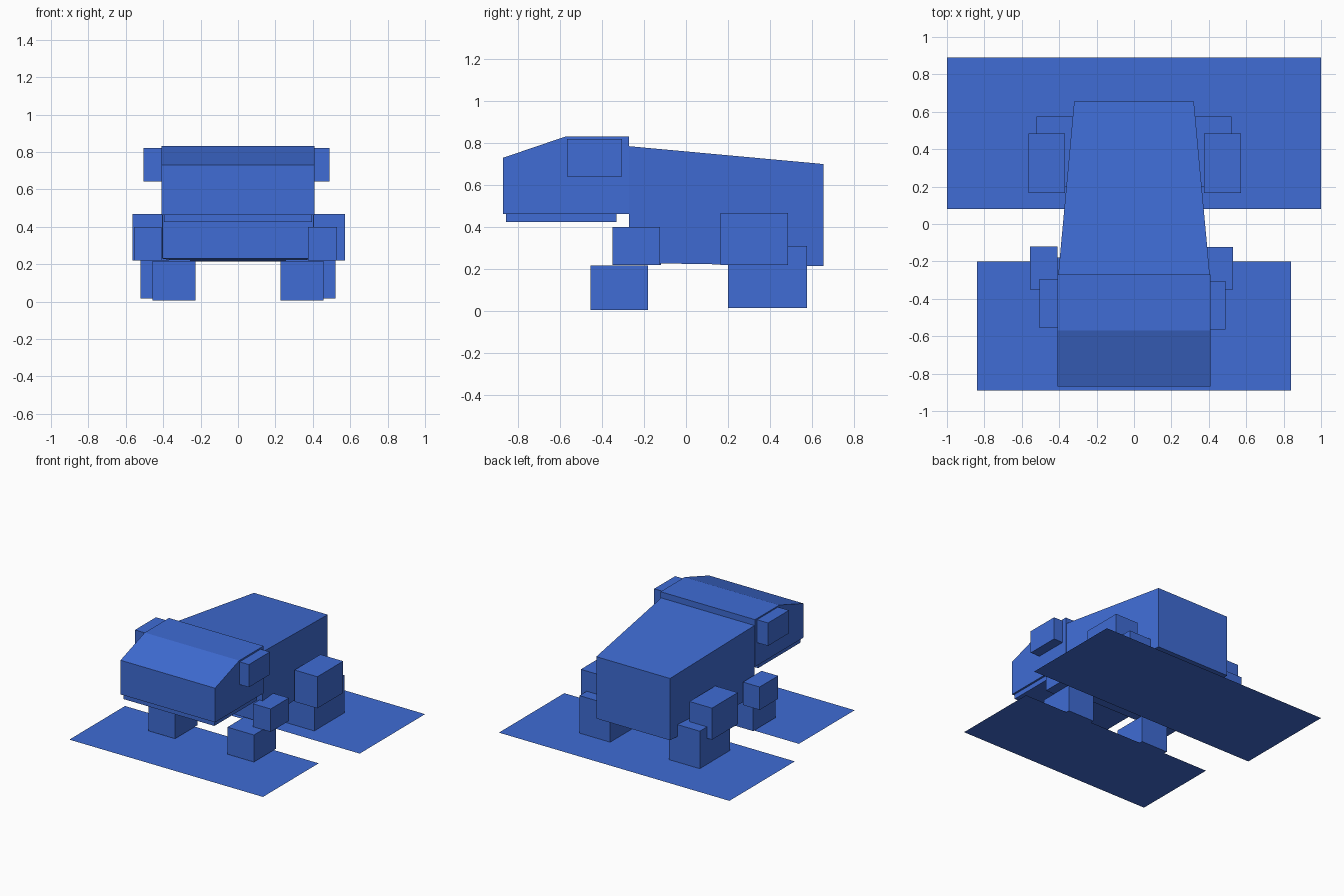
import bpy, bmesh

if "Cube" in bpy.data.objects:
    bpy.data.objects.remove(bpy.data.objects["Cube"])

blue = bpy.data.materials.new("frog blue")
blue.diffuse_color = (0.05, 0.15, 0.66, 1)
blue.use_nodes = True
blue.node_tree.nodes["Principled BSDF"].inputs["Base Color"].default_value = blue.diffuse_color


def finish(name, bm):
    bmesh.ops.recalc_face_normals(bm, faces=bm.faces)
    mesh = bpy.data.meshes.new(name)
    bm.to_mesh(mesh)
    bm.free()
    mesh.materials.append(blue)
    obj = bpy.data.objects.new(name, mesh)
    bpy.context.collection.objects.link(obj)
    return obj


def box(name, x, y, z):
    """Box from (low, high) ranges."""
    bm = bmesh.new()
    bmesh.ops.create_cube(bm, size=1)
    for v in bm.verts:
        v.co = [r[0] if c < 0 else r[1] for r, c in zip((x, y, z), v.co)]
    return finish(name, bm)


def side_profile(name, points, half_width):
    """Side outline (y, z) spanned across x; half_width is a function of y."""
    bm = bmesh.new()
    left = [bm.verts.new((-half_width(y), y, z)) for y, z in points]
    right = [bm.verts.new((half_width(y), y, z)) for y, z in points]
    bm.faces.new(left)
    bm.faces.new(right[::-1])
    for i in range(len(points)):
        j = (i + 1) % len(points)
        bm.faces.new((left[i], left[j], right[j], right[i]))
    return finish(name, bm)


def plate(name, half_x, y, z):
    """Flat foot sheet."""
    bm = bmesh.new()
    bm.faces.new([bm.verts.new(p) for p in (
        (-half_x, y[0], z), (half_x, y[0], z), (half_x, y[1], z), (-half_x, y[1], z))])
    obj = finish(name, bm)
    if obj.data.polygons[0].normal.z < 0:
        obj.data.flip_normals()
    return obj


# Tapered body
side_profile("body", [(-0.272, 0.23), (0.655, 0.215), (0.655, 0.70), (-0.272, 0.785)],
             lambda y: 0.405 - 0.085 * (y + 0.272) / 0.927)

# Head with sloping snout, and lower jaw
side_profile("head", [(-0.87, 0.462), (-0.27, 0.462), (-0.27, 0.832), (-0.57, 0.832), (-0.87, 0.73)],
             lambda y: 0.41)
box("jaw", (-0.395, 0.395), (-0.857, -0.33), (0.425, 0.462))

# Eyes
box("left_eye", (-0.505, -0.40), (-0.555, -0.295), (0.642, 0.822))
box("right_eye", (0.40, 0.49), (-0.565, -0.305), (0.642, 0.82))

# Front legs
box("left_upper_arm", (-0.555, -0.41), (-0.35, -0.12), (0.22, 0.40))
box("right_upper_arm", (0.375, 0.528), (-0.35, -0.123), (0.22, 0.40))

# Hind thighs
box("left_thigh", (-0.565, -0.37), (0.165, 0.485), (0.22, 0.468))
box("right_thigh", (0.375, 0.573), (0.165, 0.485), (0.22, 0.468))

# Lower legs on both sides
for side, s in (("left", -1), ("right", 1)):
    box(side + "_forearm", sorted((0.227 * s, 0.457 * s)), (-0.455, -0.18), (0.005, 0.217))
    box(side + "_shin", sorted((0.255 * s, 0.522 * s)), (0.20, 0.575), (0.016, 0.31))

# Broad flat foot sheets
plate("front_feet", 0.84, (-0.89, -0.20), 0.0)
plate("hind_feet", 1.0, (0.08, 0.89), 0.012)
